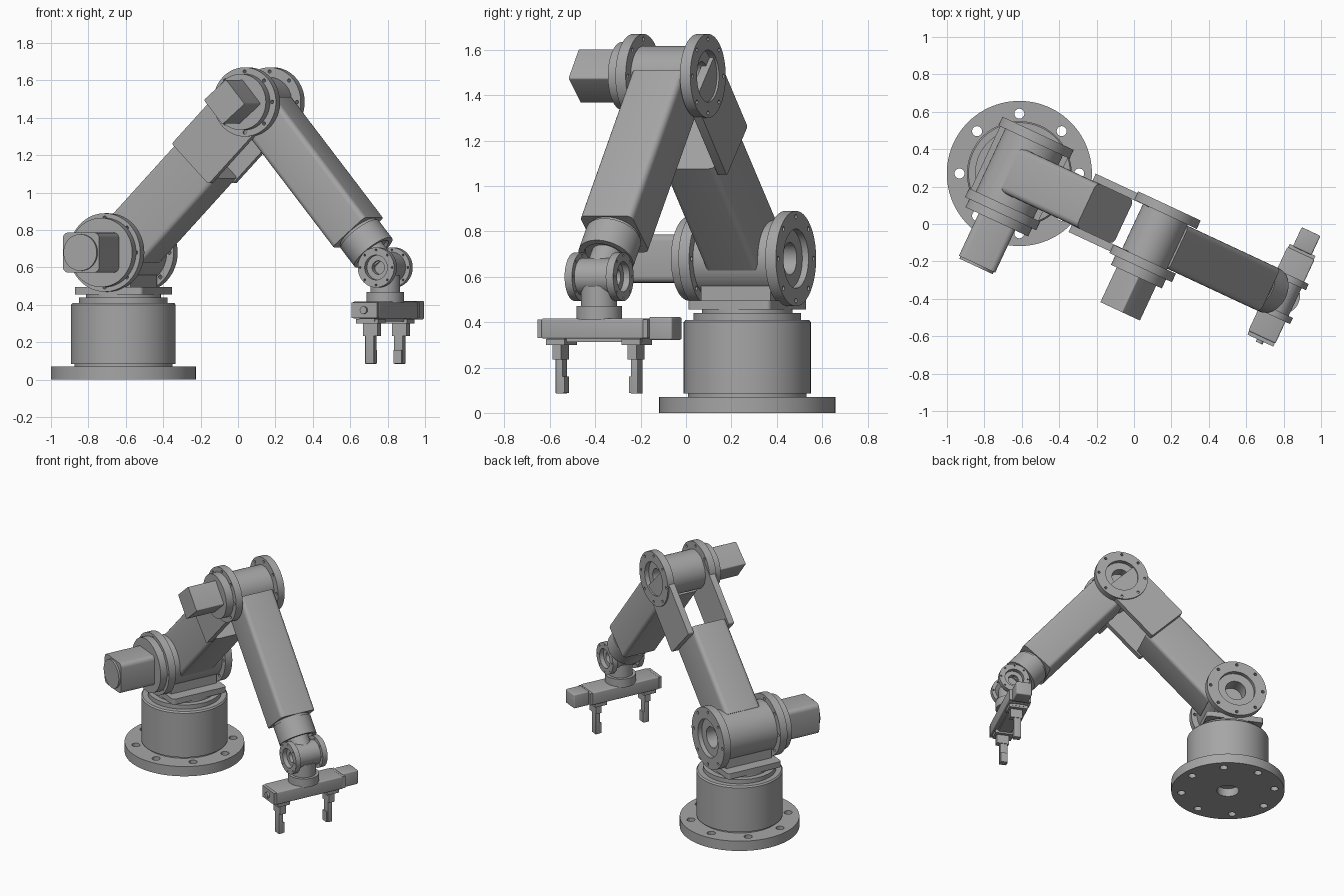
import bpy, bmesh, math
from mathutils import Matrix, Vector

if "Cube" in bpy.data.objects:
    bpy.data.objects.remove(bpy.data.objects["Cube"])

# Single painted metal colour
grey = bpy.data.materials.new("machine_grey")
grey.use_nodes = True
COLOUR = (0.38, 0.38, 0.38, 1)
grey.diffuse_color = COLOUR
grey.node_tree.nodes["Principled BSDF"].inputs["Base Color"].default_value = COLOUR


def move(x, y, z):
    return Matrix.Translation((x, y, z))


def turn(deg, axis):
    return Matrix.Rotation(math.radians(deg), 4, axis)


def finish(name, bm, frame):
    bmesh.ops.recalc_face_normals(bm, faces=bm.faces)
    mesh = bpy.data.meshes.new(name)
    bm.to_mesh(mesh)
    bm.free()
    obj = bpy.data.objects.new(name, mesh)
    bpy.context.collection.objects.link(obj)
    obj.matrix_world = frame
    mesh.materials.append(grey)
    return obj


def smooth(obj):
    bpy.ops.object.select_all(action='DESELECT')
    obj.select_set(True)
    bpy.context.view_layer.objects.active = obj
    bpy.ops.object.shade_smooth_by_angle(angle=math.radians(35))
    return obj


def box(name, low, high, frame, bevel=0.0, along=None):
    """Box between two corners; bevels every edge or only those along one axis."""
    low, high = Vector(low), Vector(high)
    bm = bmesh.new()
    bmesh.ops.create_cube(bm, size=1)
    bmesh.ops.scale(bm, vec=high - low, verts=bm.verts)
    bmesh.ops.translate(bm, vec=(low + high) / 2, verts=bm.verts)
    if bevel:
        edges = [e for e in bm.edges if along is None
                 or abs((e.verts[0].co - e.verts[1].co)[along]) > 1e-5]
        bmesh.ops.bevel(bm, geom=edges, offset=bevel, segments=4,
                        profile=0.5, affect='EDGES')
    return smooth(finish(name, bm, frame))


def lathe(name, profile, frame, steps=64):
    """Spin a closed (radius, height) profile about local z."""
    bm = bmesh.new()
    verts = [bm.verts.new((r, 0, h)) for r, h in profile]
    edges = [bm.edges.new(pair) for pair in zip(verts, verts[1:])]
    bmesh.ops.spin(bm, geom=verts + edges, cent=(0, 0, 0), axis=(0, 0, 1),
                   angle=math.tau, steps=steps, use_merge=True)
    bmesh.ops.remove_doubles(bm, verts=bm.verts, dist=1e-5)
    return smooth(finish(name, bm, frame))


def disc(name, radius, low, high, frame):
    return lathe(name, [(0, low), (radius, low), (radius, high), (0, high)], frame)


def drill(obj, ring, radius, reach, count=8):
    """Cut a ring of bolt holes parallel to local z."""
    bm = bmesh.new()
    for i in range(count):
        spot = turn(360 * i / count, 'Z') @ move(ring, 0, 0)
        bmesh.ops.create_cone(bm, cap_ends=True, segments=16, radius1=radius,
                              radius2=radius, depth=reach, matrix=spot)
    cutter = finish("hole_cutter", bm, obj.matrix_world.copy())
    cutter.hide_render = True
    bpy.context.view_layer.update()
    cut = obj.modifiers.new("holes", 'BOOLEAN')
    cut.object, cut.operation, cut.solver = cutter, 'DIFFERENCE', 'EXACT'
    bpy.context.view_layer.objects.active = obj
    bpy.ops.object.modifier_apply(modifier=cut.name)
    bpy.data.objects.remove(cutter)
    smooth(obj)


def joint(name, core, rim, inner, outer, frame, both=False):
    """Hub with a flange at each end, a recess and a bore."""
    half = [(core, inner), (rim, inner), (rim, outer), (rim * 0.62, outer),
            (rim * 0.62, outer - 0.03), (rim * 0.34, outer - 0.03),
            (rim * 0.34, outer * 0.45), (0, outer * 0.45)]
    plain = [(core, inner), (rim, inner), (rim, outer), (0, outer)]
    other = half if both else plain
    hub = lathe(name, [(r, -h) for r, h in reversed(other)] + half, frame)
    drill(hub, rim * 0.88, rim * 0.05, outer * 3)


# Frames: u along the arm, v sideways, z up
UPPER_TILT, FORE_TILT = 45, -50
arm = move(-0.613, 0.27, 0) @ turn(-25, 'Z')
shoulder = arm @ move(0, 0, 0.68)
elbow = arm @ move(0.80, 0, 1.485)
wrist = arm @ move(1.545, 0, 0.60)
upper = shoulder @ turn(-UPPER_TILT, 'Y')
fore = elbow @ turn(-FORE_TILT, 'Y')
sideways = turn(-90, 'X')

# Base
base_frame = move(-0.613, 0.27, 0)
flange = lathe("base_flange", [(0.075, 0), (0.388, 0), (0.388, 0.07),
                               (0.075, 0.07), (0.075, 0)], base_frame, 96)
drill(flange, 0.32, 0.027, 0.3)
lathe("base_column", [(0, 0.06), (0.262, 0.06), (0.262, 0.085), (0.28, 0.085),
                      (0.28, 0.4), (0.272, 0.41), (0.237, 0.41), (0.237, 0.44),
                      (0.2, 0.44), (0.2, 0.46), (0, 0.46)], base_frame, 96)
box("turntable_plate", (-0.2, -0.2, 0.455), (0.2, 0.2, 0.495), arm, 0.02, 2)
box("shoulder_saddle", (-0.12, -0.17, 0.49), (0.12, 0.17, 0.6), arm)

# Shoulder
joint("shoulder_joint", 0.17, 0.21, 0.185, 0.237, shoulder @ sideways)
disc("shoulder_adapter", 0.185, -0.285, -0.23, shoulder @ sideways)
box("shoulder_motor", (-0.107, -0.535, -0.107), (0.107, -0.28, 0.107),
    shoulder, 0.03, 1)
disc("shoulder_motor_cap", 0.098, -0.548, -0.53, shoulder @ sideways)

# Upper arm with a fork at its top
box("upper_arm_body", (0.08, -0.13, -0.155), (0.715, 0.13, 0.155), upper, 0.03, 0)
for side, label in ((-1, "front"), (1, "back")):
    low, high = sorted((side * 0.13, side * 0.172))
    box("fork_plate_" + label, (0.67, low, -0.153), (1.135, high, 0.153),
        upper, 0.012, 1)

# Elbow
joint("elbow_joint", 0.132, 0.185, 0.132, 0.182, elbow @ sideways)
disc("elbow_adapter", 0.15, -0.235, -0.18, elbow @ sideways)
box("elbow_motor", (-0.085, -0.44, -0.085), (0.085, -0.23, 0.085), fore, 0.008, 1)

# Forearm
box("forearm_body", (0.07, -0.127, -0.125), (0.91, 0.127, 0.125), fore, 0.028, 0)
axial = fore @ turn(90, 'Y')
lathe("forearm_sleeve", [(0, 0.88), (0.118, 0.88), (0.118, 0.925), (0.126, 0.925),
                         (0.126, 1.05), (0.1, 1.05), (0.1, 1.03), (0, 1.03)], axial)
disc("wrist_neck", 0.07, 1.0, 1.13, axial)

# Wrist
joint("wrist_joint", 0.082, 0.107, 0.082, 0.118, wrist @ sideways, True)
tool = arm @ move(1.545, 0, 0)
lathe("tool_mount", [(0, 0.41), (0.1, 0.41), (0.1, 0.47), (0.08, 0.47),
                     (0.08, 0.56), (0, 0.56)], tool)

# Gripper rail and its motor
box("gripper_rail", (-0.08, -0.245, 0.327), (0.08, 0.25, 0.417), tool, 0.008)
box("rail_end_front", (-0.076, -0.265, 0.33), (0.076, -0.24, 0.412), tool)
box("rail_end_back", (-0.076, 0.245, 0.33), (0.076, 0.27, 0.412), tool)
box("rail_guide", (-0.045, -0.23, 0.312), (0.045, 0.23, 0.33), tool)
box("gripper_motor", (-0.055, 0.265, 0.322), (0.055, 0.378, 0.422), tool, 0.008)
disc("rail_bearing", 0.02, -0.28, -0.26, tool @ move(0, 0, 0.372) @ sideways)

# Gripper fingers, mirrored across the rail
for side, label in ((-1, "front"), (1, "back")):
    grip = tool @ move(0, side * 0.183, 0)
    box("finger_carriage_" + label, (-0.065, -0.045, 0.3), (0.065, 0.045, 0.325), grip)
    box("finger_mount_" + label, (-0.035, -0.021, 0.235), (0.05, 0.021, 0.305), grip)
    box("finger_" + label, (-0.026, -0.017, 0.085), (0.026, 0.017, 0.3), grip, 0.003)
    low, high = sorted((-side * 0.01, -side * 0.026))
    box("finger_pad_" + label, (-0.024, low, 0.087), (0.024, high, 0.16), grip)
